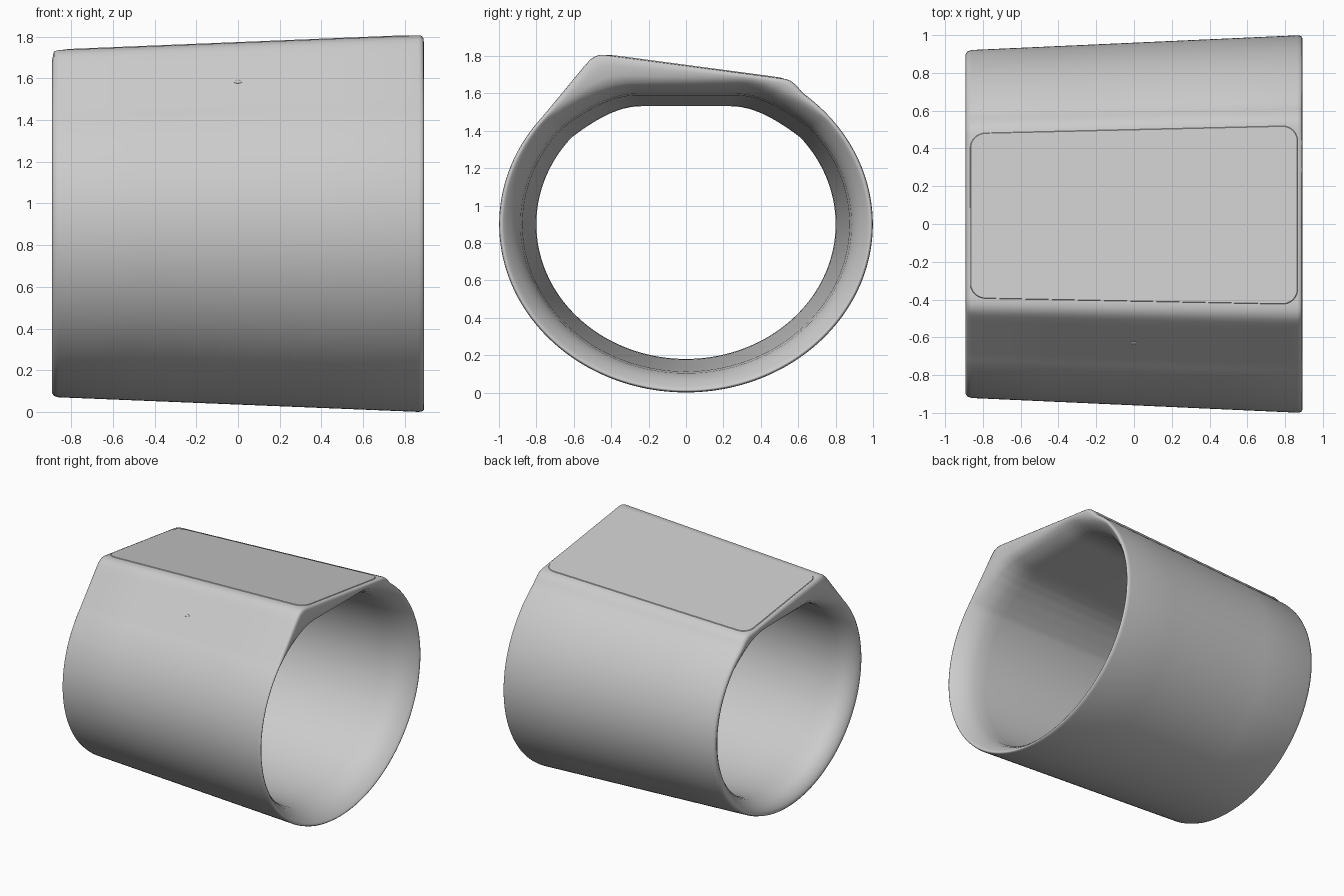
import bpy, bmesh, math

if "Cube" in bpy.data.objects:
    bpy.data.objects.remove(bpy.data.objects["Cube"])

N = 240
CZ = 0.90  # axis height


def resample(pts):
    """Turn a closed profile around the axis into N points at even angles."""
    pol = sorted((math.atan2(z, y) % math.tau, y, z) for y, z in pts)
    pol.append((pol[0][0] + math.tau,) + pol[0][1:])
    out = []
    for i in range(N):
        a = math.tau * i / N
        if a < pol[0][0]:
            a += math.tau
        j = next(k for k in range(len(pol) - 1) if pol[k][0] <= a <= pol[k + 1][0] + 1e-9)
        (_, y0, z0), (_, y1, z1) = pol[j], pol[j + 1]
        c, s = math.cos(a), math.sin(a)
        d0, d1 = y0 * s - z0 * c, y1 * s - z1 * c
        t = d0 / (d0 - d1) if abs(d0 - d1) > 1e-9 else 0
        r = (y0 + (y1 - y0) * t) * c + (z0 + (z1 - z0) * t) * s
        out.append((r * c, r * s))
    return out


def ellipse(a0, a1, n):
    return [(math.cos(math.radians(a0 + (a1 - a0) * i / n)),
             0.9 * math.sin(math.radians(a0 + (a1 - a0) * i / n))) for i in range(n + 1)]


# Outer profile: ellipse with a ridge and a sloping flat on top
crown = [(0.585, 0.749), (0.56, 0.768), (0.53, 0.779), (-0.41, 0.904), (-0.45, 0.909),
         (-0.48, 0.903), (-0.51, 0.884), (-0.54, 0.852)]
outer = resample(ellipse(-220, 51, 200) + crown)

# Inner profile: ellipse with a softly flattened top
flat = [(0.69, 0.635), (0.60, 0.693), (0.51, 0.740), (0.43, 0.770), (0.36, 0.785), (0.30, 0.789)]
inner = resample(ellipse(-220, 40, 200) + flat + [(-y, z) for y, z in flat])


def taper(x):
    return 0.96 + 0.045 * x


# Closed lengthwise section: (x, scale, blend from outer to inner profile)
rings = [(x, taper(x), 0) for x in (-0.86, -0.45, 0, 0.45, 0.865)]
rings += [(0.882, 0.996, 0), (0.890, 0.990, 0.08), (0.891, 0.984, 0.35), (0.885, 0.975, 0.75),
          (0.870, 0.960, 1), (0.84, 0.935, 1), (0.80, 0.908, 1), (0.74, 0.885, 1), (0.65, 0.874, 1),
          (0, 0.84, 1), (-0.65, 0.804, 1), (-0.75, 0.80, 1), (-0.80, 0.808, 1), (-0.84, 0.828, 1),
          (-0.87, 0.855, 0.9), (-0.885, 0.88, 0.6), (-0.891, 0.90, 0.25), (-0.882, 0.914, 0)]

bm = bmesh.new()
loops = []
for x, s, t in rings:
    loops.append([bm.verts.new((x, s * (o[0] * (1 - t) + n[0] * t), CZ + s * (o[1] * (1 - t) + n[1] * t)))
                  for o, n in zip(outer, inner)])
for k, a in enumerate(loops):
    b = loops[(k + 1) % len(loops)]
    for i in range(N):
        j = (i + 1) % N
        bm.faces.new((a[i], a[j], b[j], b[i]))


def finish(bm, name, angle):
    bmesh.ops.recalc_face_normals(bm, faces=bm.faces)
    me = bpy.data.meshes.new(name)
    bm.to_mesh(me)
    bm.free()
    ob = bpy.data.objects.new(name, me)
    bpy.context.collection.objects.link(ob)
    bpy.ops.object.select_all(action='DESELECT')
    ob.select_set(True)
    bpy.context.view_layer.objects.active = ob
    bpy.ops.object.shade_smooth_by_angle(angle=math.radians(angle))


finish(bm, "tapered_sleeve", 70)

# Rounded display panel lying on the sloping flat
bm = bmesh.new()


def outline(inset, lift):
    hx, r, vs = 0.87 - inset, 0.08, []
    v0, v1 = -0.43 + inset, 0.525 - inset
    for cx, cy, a0 in ((hx - r, v1 - r, 0), (r - hx, v1 - r, 90), (r - hx, v0 + r, 180), (hx - r, v0 + r, 270)):
        for i in range(9):
            a = math.radians(a0 + i * 90 / 8)
            x, v = cx + r * math.cos(a), cy + r * math.sin(a)
            h = 0.904 + (0.779 - 0.904) * (v + 0.41) / 0.94
            vs.append(bm.verts.new((x, v * taper(x), CZ + h * taper(x) + lift)))
    return vs


low, top = outline(0, -0.006), outline(0.006, 0.004)
for i in range(len(low)):
    j = (i + 1) % len(low)
    bm.faces.new((low[i], low[j], top[j], top[i]))
bm.faces.new(top)
bm.faces.new(low[::-1])
finish(bm, "top_panel", 30)

# Tiny indicator on the front slope
bpy.ops.mesh.primitive_uv_sphere_add(segments=16, ring_count=8, radius=0.017, location=(0, -0.63, 1.583))
dot = bpy.context.object
dot.name = "indicator_dot"
dot.scale = (1.2, 0.6, 0.3)
dot.rotation_euler = (math.radians(50), 0, 0)
bpy.ops.object.shade_smooth()
